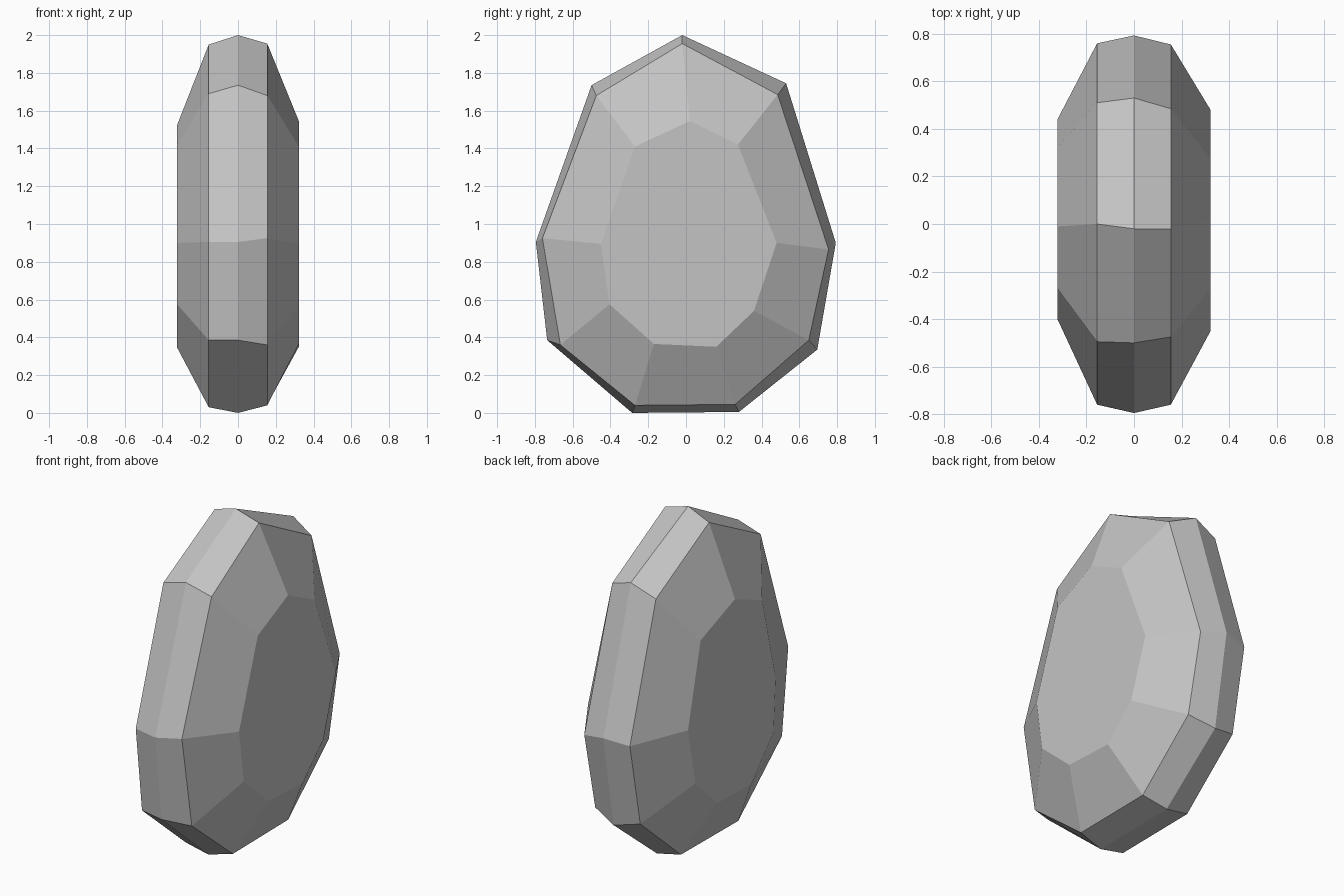
import bpy
import bmesh

# Remove the default cube only
default_cube = bpy.data.objects.get("Cube")
if default_cube:
    bpy.data.objects.remove(default_cube, do_unlink=True)


def make_material(name, colour):
    """One flat colour, shown both in the viewport and in a render."""
    material = bpy.data.materials.new(name)
    material.use_nodes = True
    material.diffuse_color = colour
    shader = material.node_tree.nodes["Principled BSDF"]
    shader.inputs["Base Color"].default_value = colour
    shader.inputs["Roughness"].default_value = 0.8
    return material


def loft_sections(name, sections, material):
    """Join (x, outline) sections into a closed, flat-shaded solid."""
    bm = bmesh.new()
    rings = [[bm.verts.new((x, y, z)) for y, z in outline]
             for x, outline in sections]

    # Facets between neighbouring outlines
    for ring, following in zip(rings, rings[1:]):
        count = len(ring)
        for i in range(count):
            j = (i + 1) % count
            bm.faces.new((ring[i], ring[j], following[j], following[i]))

    # Flat tables closing both sides
    bm.faces.new(rings[0])
    bm.faces.new(rings[-1])
    bmesh.ops.recalc_face_normals(bm, faces=bm.faces)

    mesh = bpy.data.meshes.new(name)
    bm.to_mesh(mesh)
    bm.free()
    mesh.materials.append(material)
    stone = bpy.data.objects.new(name, mesh)
    bpy.context.collection.objects.link(stone)
    return stone


# Nine-sided outlines as (y, z), each starting at the top corner
girdle = [(-.02, 2), (.53, 1.745), (.793, .9), (.695, .335), (.28, .005),
          (-.285, 0), (-.735, .385), (-.795, .905), (-.5, 1.735)]
left_rim = [(-.02, 1.955), (.485, 1.685), (.755, .865), (.65, .385),
            (.26, .045), (-.27, .04), (-.665, .36), (-.76, .925),
            (-.475, 1.68)]
left_table = [(.02, 1.545), (.275, 1.42), (.48, .9), (.36, .54), (.16, .35),
              (-.17, .365), (-.405, .575), (-.45, .895), (-.27, 1.41)]
right_rim = [(0, 1.95), (.51, 1.68), (.76, .88), (.66, .37), (.27, .035),
             (-.28, .03), (-.7, .385), (-.76, .905), (-.495, 1.69)]
right_table = [(-.01, 1.525), (.32, 1.4), (.44, .9), (.37, .55), (.16, .35),
               (-.17, .345), (-.38, .575), (-.4, .9), (-.27, 1.42)]

# Thickness of the stone from its middle plane to the rims and tables
rim_x = .155
table_x = .322

# Faceted stone
stone_grey = make_material("stone grey", (.55, .55, .55, 1))
loft_sections("faceted_stone", [
    (-table_x, right_table),
    (-rim_x, right_rim),
    (0, girdle),
    (rim_x, left_rim),
    (table_x, left_table),
], stone_grey)
